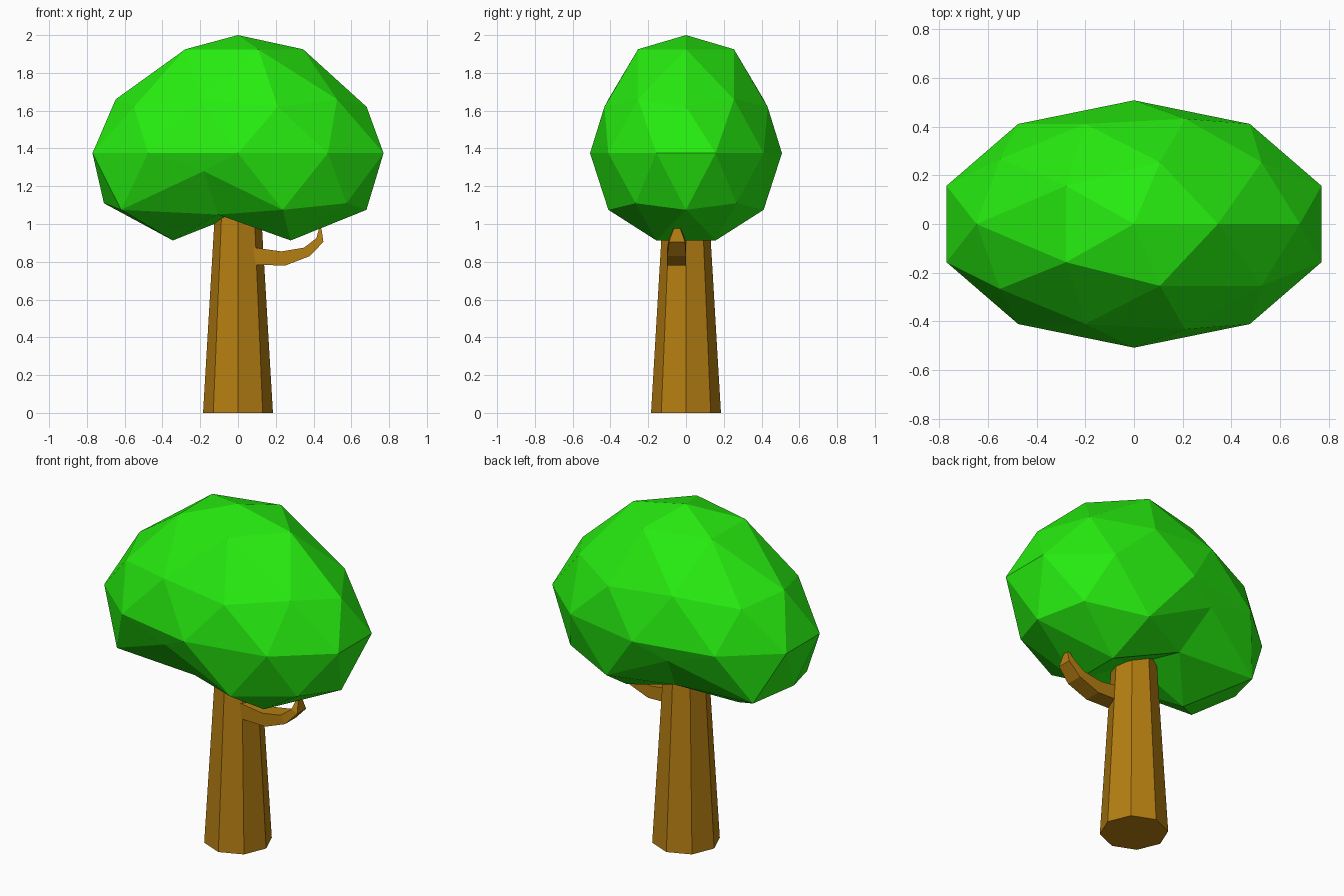
import bpy, bmesh
from math import pi

if "Cube" in bpy.data.objects:
    bpy.data.objects.remove(bpy.data.objects["Cube"])


def material(name, color):
    m = bpy.data.materials.new(name)
    m.diffuse_color = (*color, 1)
    m.use_nodes = True
    m.node_tree.nodes["Principled BSDF"].inputs["Base Color"].default_value = m.diffuse_color
    return m


def add_object(name, bm, mat):
    bmesh.ops.recalc_face_normals(bm, faces=bm.faces)
    mesh = bpy.data.meshes.new(name)
    bm.to_mesh(mesh)
    bm.free()
    mesh.materials.append(mat)
    ob = bpy.data.objects.new(name, mesh)
    bpy.context.collection.objects.link(ob)
    return ob


green = material("leaf_green", (0.02, 0.85, 0.005))
brown = material("bark_brown", (0.46, 0.21, 0.006))

# Leaf crown: icosphere squashed ring by ring, flattened and dented below
# unit height -> (x factor, y factor, height)
rings = {1.0: (1, 1, 2.0), 0.851: (0.81, 1, 1.925), 0.526: (0.94, 1, 1.66),
         0.447: (0.94, 1, 1.62), 0.0: (1, 1, 1.375), -0.447: (0.98, 1, 1.11),
         -0.526: (0.987, 1, 1.075), -0.851: (0.81, 1, 0.913), -1.0: (1, 1, 1.05)}
bm = bmesh.new()
bmesh.ops.create_icosphere(bm, subdivisions=2, radius=1)
for v in bm.verts:
    x, y, z = v.co
    fx, fy, height = rings[min(rings, key=lambda k: abs(k - z))]
    if -0.5 < z < -0.4 and abs(y) > 0.8:      # raised side vertices
        fx, height = 0.81, 1.28
    elif -0.6 < z < -0.5 and abs(y) > 0.4:    # widened lower rim
        fx = 1.11
    elif -0.9 < z < -0.8 and abs(y) > 0.45:   # dent beside the trunk
        height = 1.05
    v.co = (x * 0.81 * fx, y * 0.508 * fy, height)
add_object("leaf_crown", bm, green)

# Tapered eight-sided trunk
bm = bmesh.new()
bmesh.ops.create_cone(bm, cap_ends=True, segments=8, radius1=0.185,
                      radius2=0.12, depth=1.1)
bmesh.ops.translate(bm, verts=bm.verts, vec=(0, 0, 0.55))
add_object("trunk", bm, brown)

# Curved side branch: (bottom x, z, top x, z, y min, y max) sections
sections = [(0.05, 0.785, 0.05, 0.88, -0.10, 0.0),
            (0.25, 0.78, 0.23, 0.855, -0.10, 0.0),
            (0.38, 0.83, 0.35, 0.875, -0.10, 0.0),
            (0.452, 0.905, 0.415, 0.925, -0.09, -0.005),
            (0.442, 0.975, 0.43, 0.98, -0.065, -0.03)]
bm = bmesh.new()
loops = []
for bx, bz, tx, tz, y0, y1 in sections:
    loops.append([bm.verts.new(p) for p in
                  ((bx, y0, bz), (bx, y1, bz), (tx, y1, tz), (tx, y0, tz))])
for a, b in zip(loops, loops[1:]):
    for i in range(4):
        j = (i + 1) % 4
        bm.faces.new((a[i], a[j], b[j], b[i]))
bm.faces.new(loops[0])
bm.faces.new(loops[-1])
add_object("side_branch", bm, brown)
